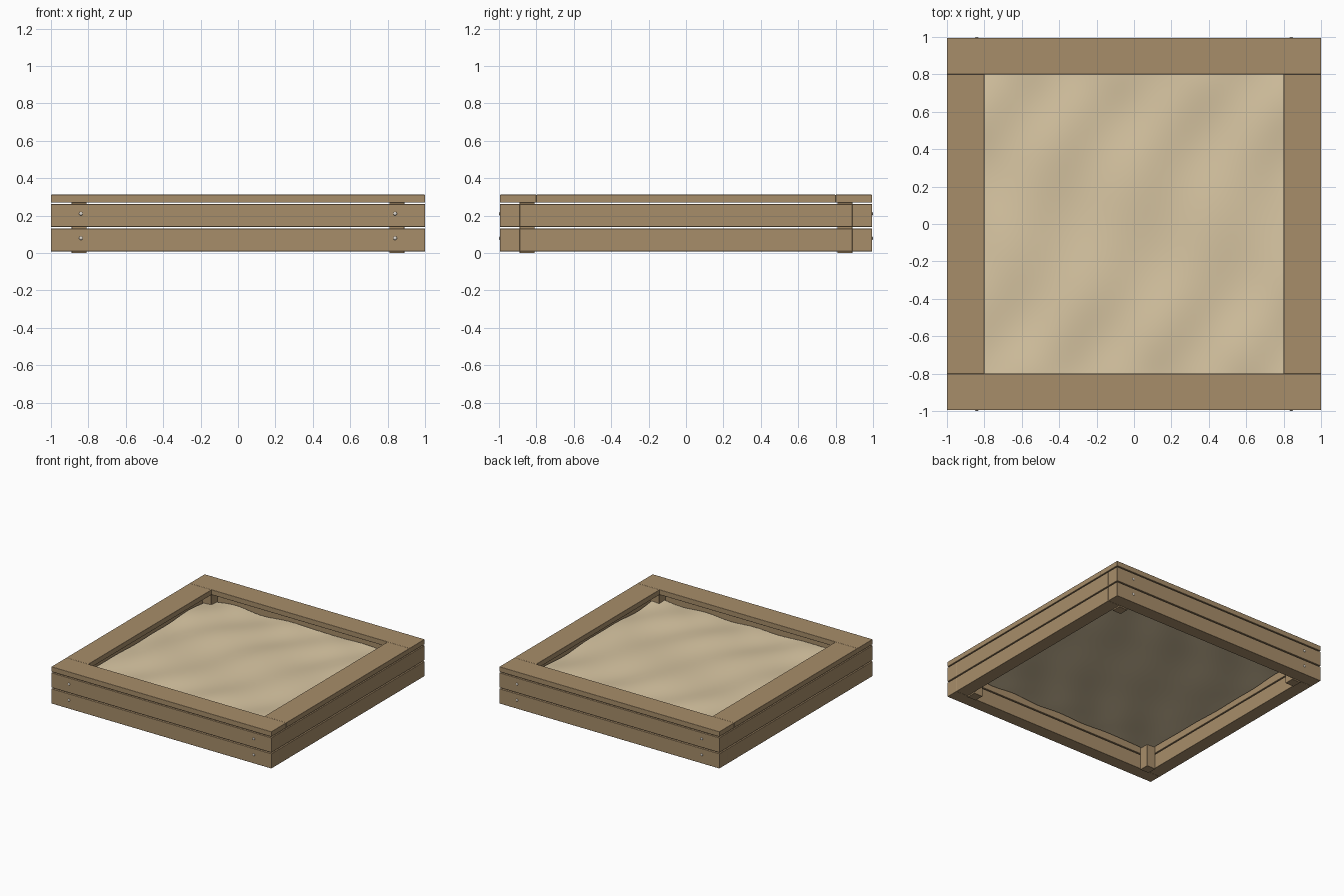
import bpy, bmesh
from math import sin, pi

cube = bpy.data.objects.get("Cube")
if cube:
    bpy.data.objects.remove(cube, do_unlink=True)


def material(name, rgb):
    m = bpy.data.materials.new(name)
    m.use_nodes = True
    m.diffuse_color = (*rgb, 1)
    m.node_tree.nodes["Principled BSDF"].inputs["Base Color"].default_value = (*rgb, 1)
    return m


WOOD = material("brown_wood", (0.39, 0.268, 0.143))
SAND = material("pale_sand", (0.69, 0.565, 0.365))
STEEL = material("pale_steel", (0.72, 0.68, 0.62))


def finish(name, bm, mat):
    for f in bm.faces:
        f.smooth = True
    mesh = bpy.data.meshes.new(name)
    bm.to_mesh(mesh)
    bm.free()
    mesh.materials.append(mat)
    ob = bpy.data.objects.new(name, mesh)
    bpy.context.collection.objects.link(ob)
    return ob


def plank(name, x, y, z):
    """Box between pairs of limits, with softly rounded edges."""
    bm = bmesh.new()
    bmesh.ops.create_cube(bm, size=1)
    for v in bm.verts:
        v.co = [lim[0] if c < 0 else lim[1] for c, lim in zip(v.co, (x, y, z))]
    ob = finish(name, bm, WOOD)
    bev = ob.modifiers.new("rounded_edges", "BEVEL")
    bev.width = 0.003
    bev.segments = 3
    bev.harden_normals = True
    return ob


def span(side, near, far):
    return sorted((side * near, side * far))


ROWS = {"lower": (0.009, 0.131), "upper": (0.14, 0.262)}
OUT, IN, SEAT = 0.995, 0.89, 0.8

for s, fb, lr in ((-1, "front", "right"), (1, "back", "left")):
    # Wall boards: front and back run full length, sides fit between them
    for row, z in ROWS.items():
        plank(f"{fb}_{row}_board", (-1, 1), span(s, IN, OUT), z)
        plank(f"{lr}_{row}_board", span(s, IN, 1), (-IN, IN), z)
    # Flat seat boards around the rim
    plank(f"{fb}_seat", (-1, 1), span(s, SEAT, OUT), (0.27, 0.312))
    plank(f"{lr}_seat", span(s, SEAT, 1), (-SEAT, SEAT), (0.27, 0.312))

    for t, end in ((-1, "right"), (1, "left")):
        # Corner posts
        plank(f"{fb}_{end}_post", span(t, 0.81, IN), span(s, 0.81, IN), (0, 0.27))
        # Round bolt heads
        for row, z in ROWS.items():
            bpy.ops.mesh.primitive_uv_sphere_add(
                segments=12, ring_count=8, radius=1, rotation=(pi / 2, 0, 0),
                location=(t * 0.84, s * OUT, sum(z) / 2 + 0.01))
            bolt = bpy.context.object
            bolt.name = f"{fb}_{end}_{row}_bolt"
            bolt.scale = (0.01, 0.01, 0.005)
            bolt.data.materials.append(STEEL)
            bpy.ops.object.shade_smooth()

# Rippled sheet of sand, just clear of the walls
bm = bmesh.new()
bmesh.ops.create_grid(bm, x_segments=90, y_segments=90, size=0.88)
for v in bm.verts:
    x, y, _ = v.co
    ripple = sin(12 * x - 6.5 * y + 2.7 + 0.5 * sin(5 * y))
    drift = sin(7 * x + 5 * y) * sin(4 * y - 3 * x + 1)
    edge = max(abs(x), abs(y)) ** 8
    v.co.z = 0.187 + 0.006 * ripple + 0.006 * drift + 0.01 * edge * sin(15 * x + 13 * y)
finish("sand", bm, SAND)
